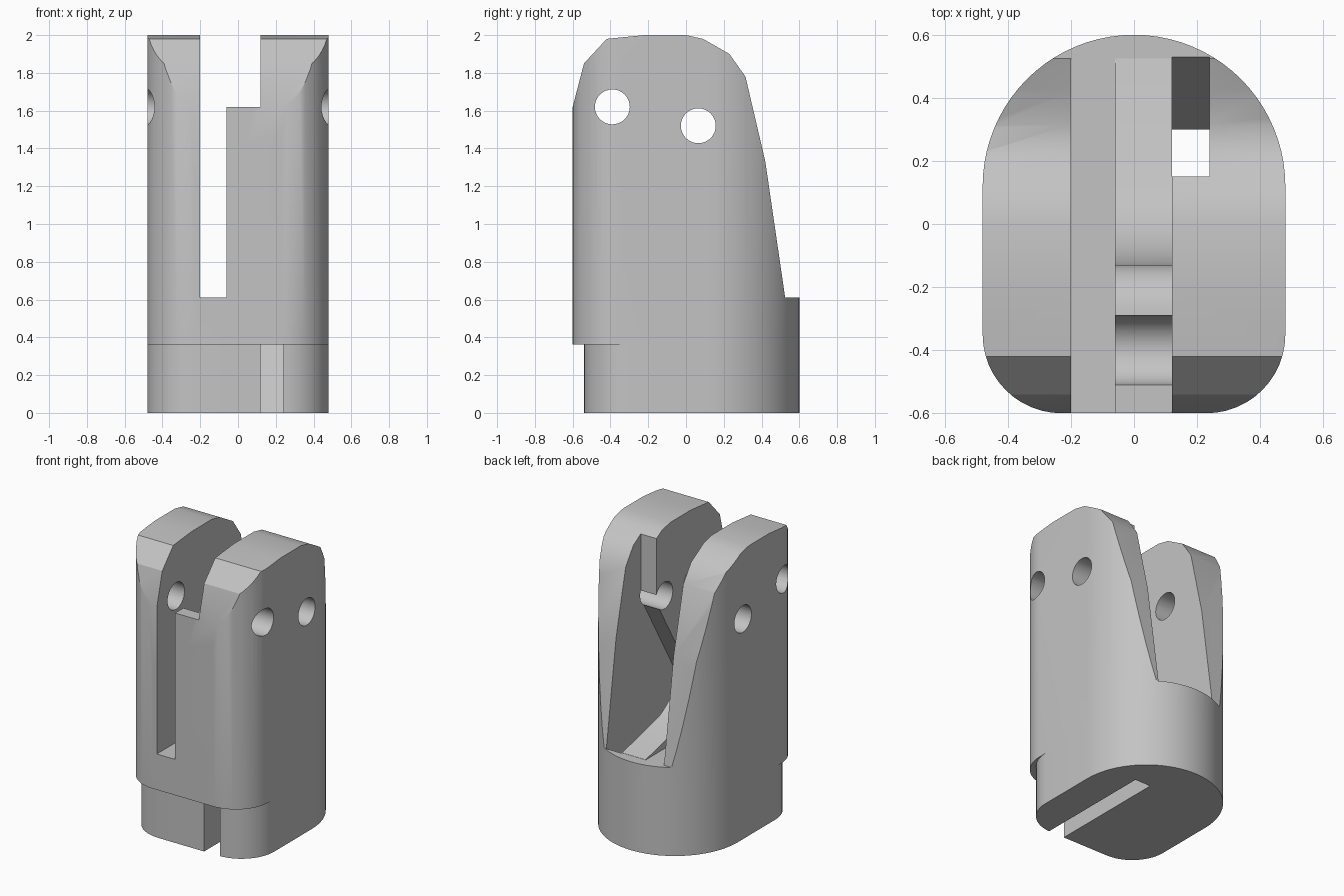
import bpy
import bmesh
from math import sin, cos, pi, radians
from mathutils import Vector

if "Cube" in bpy.data.objects:
    bpy.data.objects.remove(bpy.data.objects["Cube"], do_unlink=True)

grey = bpy.data.materials.new("plain_grey")
grey.use_nodes = True
colour = (0.55, 0.55, 0.55, 1)
grey.diffuse_color = colour
grey.node_tree.nodes["Principled BSDF"].inputs["Base Color"].default_value = colour


def arc(cx, cy, r, start, end, steps):
    """Points along a circular arc, angles in degrees."""
    angles = [radians(start + (end - start) * i / steps) for i in range(steps + 1)]
    return [(cx + r * cos(a), cy + r * sin(a)) for a in angles]


def prism(name, base, shift):
    """Extrude a closed loop of 3D points along a vector."""
    bm = bmesh.new()
    face = bm.faces.new([bm.verts.new(p) for p in base])
    top = bmesh.ops.extrude_face_region(bm, geom=[face])["geom"]
    verts = [v for v in top if isinstance(v, bmesh.types.BMVert)]
    bmesh.ops.translate(bm, verts=verts, vec=Vector(shift))
    bmesh.ops.recalc_face_normals(bm, faces=bm.faces)
    mesh = bpy.data.meshes.new(name)
    bm.to_mesh(mesh)
    bm.free()
    mesh.materials.append(grey)
    obj = bpy.data.objects.new(name, mesh)
    bpy.context.collection.objects.link(obj)
    return obj


def side_prism(name, profile, x0, x1):
    return prism(name, [(x0, y, z) for y, z in profile], (x1 - x0, 0, 0))


def footprint_prism(name, front, z0, z1):
    """Rounded front corners and a half-round back."""
    r = 0.25
    outline = arc(0, 0.12, 0.48, 0, 180, 40)
    outline += arc(-0.48 + r, front + r, r, 180, 270, 12)
    outline += arc(0.48 - r, front + r, r, 270, 360, 12)
    return prism(name, [(x, y, z0) for x, y in outline], (0, 0, z1 - z0))


def boolean(obj, cutter, operation="DIFFERENCE"):
    cutter.hide_render = True
    mod = obj.modifiers.new("cut", "BOOLEAN")
    mod.operation = operation
    mod.solver = "EXACT"
    mod.object = cutter
    bpy.context.view_layer.objects.active = obj
    bpy.ops.object.modifier_apply(modifier=mod.name)


body = footprint_prism("forked_body", -0.6, 0.363, 2.2)
plug = footprint_prism("base_plug", -0.54, 0, 0.363)

# Side silhouette: domed top, tapering back, low rear sill
silhouette = side_prism("silhouette_helper", [
    (-0.7, 0.2), (-0.7, 1.2), (-0.6, 1.2), (-0.6, 1.62), (-0.54, 1.85),
    (-0.42, 1.98), (-0.22, 2.0), (0, 2.0), (0.09, 1.98), (0.23, 1.9),
    (0.315, 1.78), (0.42, 1.33), (0.525, 0.61), (0.7, 0.61), (0.7, 0.2)], -0.7, 0.7)

# Deep slot between the legs
deep_slot = side_prism("deep_slot_helper",
                       [(-0.8, 0.61), (0.8, 0.61), (0.8, 2.4), (-0.8, 2.4)], -0.2, -0.06)

# Space above the central web: pin notch, rounded shoulder, scooped back
web_space = side_prism("web_space_helper",
                       [(-0.8, 2.4), (-0.8, 1.62)]
                       + arc(-0.4, 1.62, 0.11, 180, 360, 16)
                       + arc(-0.29, 1.46, 0.16, 90, 0, 8)[1:]
                       + arc(0.3, 1.1, 0.43, 180, 245, 12)
                       + [(0.53, 0.61), (0.8, 0.61), (0.8, 2.4)], -0.0601, 0.12)

# Slanted channel running from the rear of one leg to the front of the plug
channel = side_prism("channel_helper", [
    (0.15, 2.4), (0.15, 1.5), (-0.52, 0.363), (-0.8, 0.363), (-0.8, -0.1),
    (0.262, -0.1), (0.53, 0.61), (0.53, 2.4)], 0.1199, 0.24)

# Cross pin holes
holes = [side_prism("pin_hole_helper", arc(y, z, 0.0925, 0, 348.75, 31), -0.7, 0.7)
         for y, z in ((-0.39, 1.62), (0.065, 1.52))]

boolean(body, silhouette, "INTERSECT")
for cutter in (deep_slot, web_space, channel, *holes):
    boolean(body, cutter)
boolean(plug, channel)

for helper in (silhouette, deep_slot, web_space, channel, *holes):
    bpy.data.objects.remove(helper, do_unlink=True)

# Smooth the rounded walls, keep the cut edges crisp
for part in (body, plug):
    bpy.ops.object.select_all(action="DESELECT")
    part.select_set(True)
    bpy.context.view_layer.objects.active = part
    bpy.ops.object.shade_smooth_by_angle(angle=radians(25))
